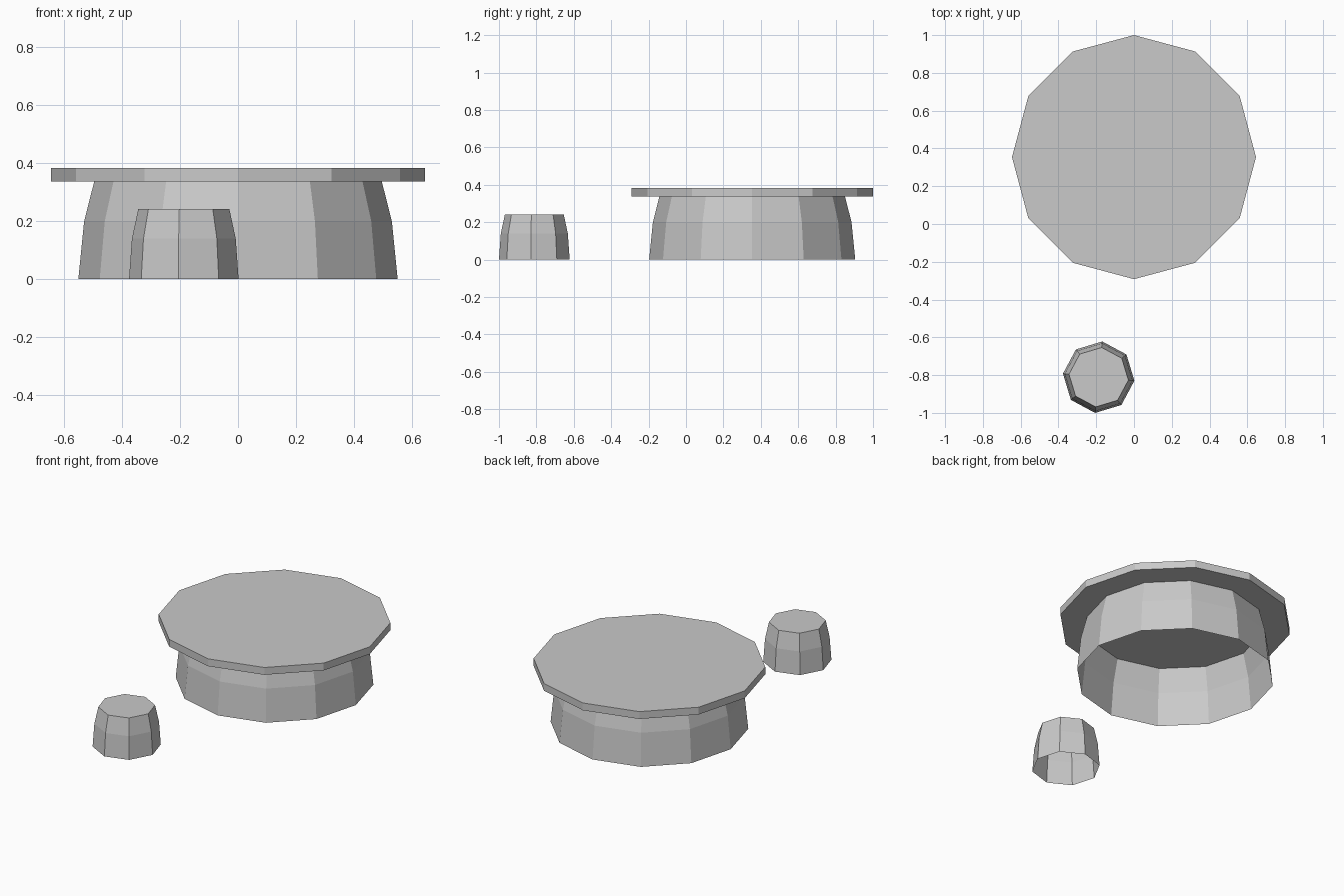
import bpy, bmesh
from math import cos, sin, tau, radians

default = bpy.data.objects.get("Cube")
if default:
    bpy.data.objects.remove(default, do_unlink=True)

GREY = (0.588, 0.588, 0.588, 1)
grey = bpy.data.materials.new("plain grey")
grey.diffuse_color = GREY
grey.use_nodes = True
grey.node_tree.nodes["Principled BSDF"].inputs["Base Color"].default_value = GREY


def lathe(name, profile, sides, centre, turn=0, cap_top=True, cap_bottom=False):
    """Faceted shell of revolution from (radius, height) pairs, listed upwards."""
    bm = bmesh.new()
    angles = [radians(turn) + tau * i / sides for i in range(sides)]
    rings = [[bm.verts.new((r * cos(a), r * sin(a), z)) for a in angles]
             for r, z in profile]
    for low, high in zip(rings, rings[1:]):
        for i in range(sides):
            j = (i + 1) % sides
            bm.faces.new((low[i], low[j], high[j], high[i]))
    if cap_top:
        bm.faces.new(rings[-1])
    if cap_bottom:
        bm.faces.new(rings[0][::-1])
    mesh = bpy.data.meshes.new(name)
    bm.to_mesh(mesh)
    bm.free()
    mesh.materials.append(grey)
    obj = bpy.data.objects.new(name, mesh)
    obj.location = (*centre, 0)
    bpy.context.collection.objects.link(obj)
    return obj


TABLE = (0, 0.354)
STOOL = (-0.187, -0.811)

# Table: closed slab on a hollow, tapering drum
lathe("table_top", [(0.646, 0.338), (0.646, 0.383)], 12, TABLE, cap_bottom=True)
lathe("table_base", [(0.551, 0), (0.531, 0.2), (0.496, 0.338)], 12, TABLE,
      cap_top=False)

# Stool: hollow drum, open underneath, turned slightly
lathe("stool", [(0.19, 0), (0.18, 0.14), (0.158, 0.242)], 8, STOOL, turn=-5.7)
